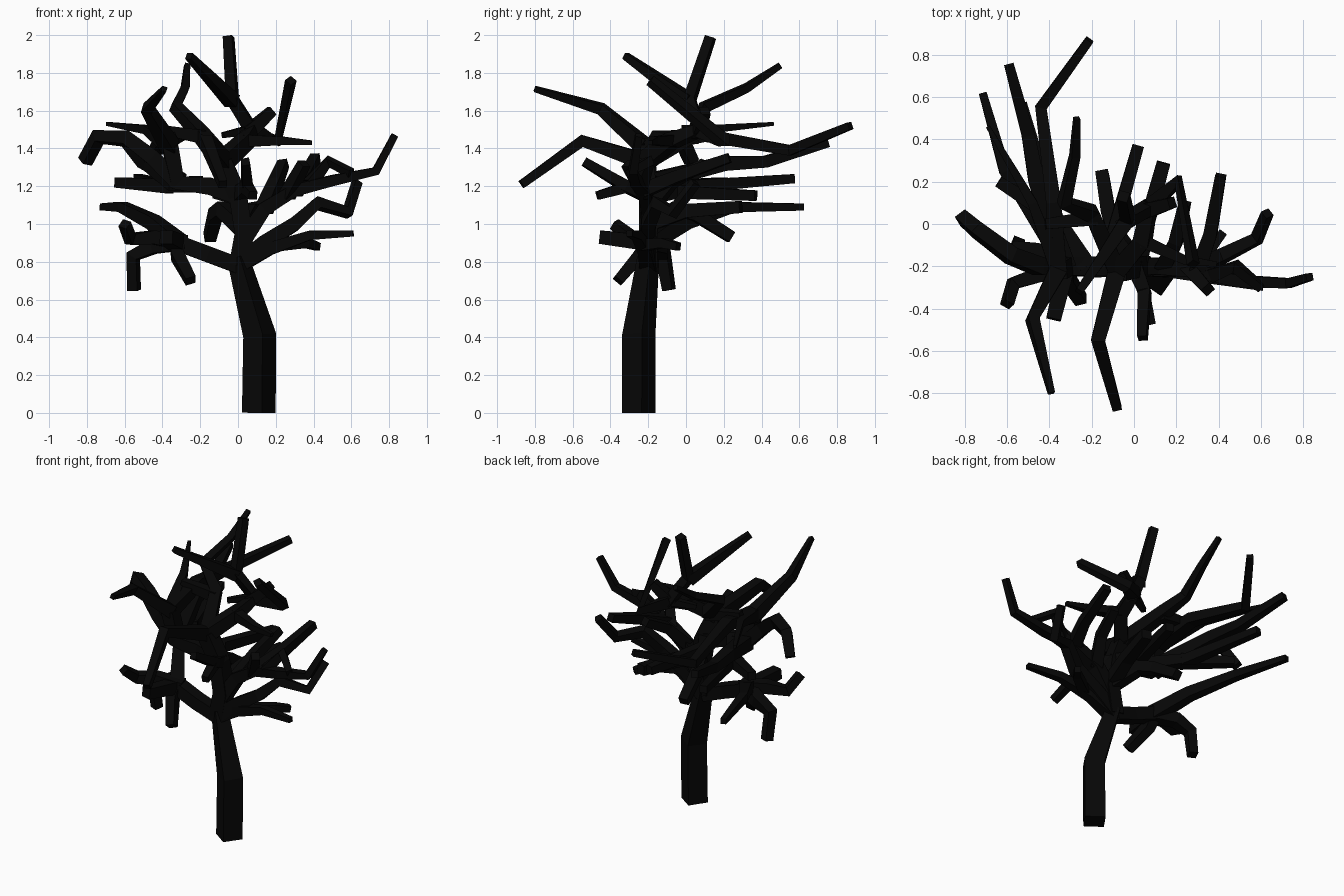
import bpy, bmesh, math
from mathutils import Vector, Quaternion

bark = bpy.data.materials.new("dark_bark")
bark.diffuse_color = (0.002, 0.002, 0.002, 1)


def tube(bm, pts, w0, w1, turn=45, bend_w=None):
    """Four-sided tapering tube along pts; w0, w1 (and bend_w inside) are half widths."""
    P = [Vector(p) for p in pts]
    n = len(P)
    seg = [(P[i + 1] - P[i]).normalized() for i in range(n - 1)]
    up = Vector((0, 0, 1)) if abs(seg[0].z) < 0.9 else Vector((0, 1, 0))
    side = seg[0].cross(up).normalized()
    rings, prev = [], seg[0]
    for i, p in enumerate(P):
        t = (seg[max(i - 1, 0)] + seg[min(i, n - 2)]).normalized()
        side = prev.rotation_difference(t) @ side
        prev = t
        w = w0 + (w1 - w0) * i / (n - 1)
        if bend_w and 0 < i < n - 1:
            w = bend_w
        rings.append([bm.verts.new(p + Quaternion(t, math.radians(turn + 90 * k)) @ side
                                   * w * math.sqrt(2)) for k in range(4)])
    for a, b in zip(rings, rings[1:]):
        for k in range(4):
            bm.faces.new((a[k], a[(k + 1) % 4], b[(k + 1) % 4], b[k]))
    bm.faces.new(rings[0][::-1])
    bm.faces.new(rings[-1])


def limb(name, *branches):
    """Each branch is (points, start half width, end half width[, turn, bend width])."""
    bm = bmesh.new()
    for b in branches:
        tube(bm, *b)
    bmesh.ops.recalc_face_normals(bm, faces=bm.faces[:])
    me = bpy.data.meshes.new(name)
    bm.to_mesh(me)
    bm.free()
    me.materials.append(bark)
    bpy.context.collection.objects.link(bpy.data.objects.new(name, me))


# Joints where several branches meet
fork = (0, -.2, .78)
low_left = (-.32, -.2, .9)
right_knot = (.3, -.22, 1.18)
heart = (0, -.2, 1.15)
crown = (-.08, -.22, 1.33)
top_knot = (.07, .08, 1.5)
top_right = (.21, .2, 1.44)
left_knot = (-.32, -.2, 1.22)
left_top = (-.36, -.22, 1.41)

# Trunk
limb("trunk",
     ([(.11, -.25, 0), (.115, -.25, .41), (0, -.2, .82)], .064, .042, 10, .063))

# Lower left limb and its twigs
limb("lower_left_limb",
     ([fork, (-.16, -.21, .84), low_left], .042, .042),
     ([low_left, (-.45, 0, 1.01), (-.61, .25, 1.09), (-.715, .62, 1.09)], .045, .018),
     ([(-.28, -.2, .9), (-.45, -.24, .93), (-.57, -.28, .92), (-.6, -.38, 1.0)], .042, .025),
     ([low_left, (-.45, -.13, .88), (-.555, -.12, .83), (-.55, -.09, .65)], .042, .028),
     ([low_left, (-.32, -.25, .83), (-.25, -.36, .7)], .04, .028),
     ([low_left, (-.38, -.45, .93)], .042, .035))

# Lower right limbs
limb("lower_right_limb",
     ([fork, (.17, -.22, .87), (.38, -.26, .94), (.61, -.3, .95)], .042, .016),
     ([(.22, -.22, .89), (.36, -.12, .9), (.42, -.04, .88)], .032, .02),
     ([fork, (.14, -.21, .9), (.3, -.2, 1.0), (.42, -.15, 1.11), (.58, -.07, 1.06),
       (.63, .05, 1.22)], .045, .022))

# Upper right limb
limb("upper_right_limb",
     ([fork, (.04, -.2, .93), (.14, -.2, 1.08), right_knot, (.5, -.27, 1.23),
       (.73, -.28, 1.28), (.83, -.25, 1.47)], .048, .018),
     ([right_knot, (.36, -.05, 1.25), (.41, .23, 1.35)], .038, .025),
     ([(.38, -.24, 1.21), (.48, -.2, 1.33), (.6, -.3, 1.27)], .033, .02),
     ([(.26, -.21, 1.15), (.35, -.31, 1.32)], .034, .026),
     ([(.14, -.2, 1.08), (.2, -.08, 1.22), (.24, .1, 1.32)], .038, .026))

# Central stem with its front and back twigs
limb("central_stem",
     ([fork, (.03, -.2, .95), heart, crown], .048, .048),
     ([heart, (.05, -.32, 1.2), (.04, -.54, 1.33)], .038, .022),
     ([(.04, -.3, 1.2), (.08, -.47, 1.15)], .03, .022),
     ([heart, (-.1, -.05, 1.17), (.02, .37, 1.15)], .043, .027),
     ([(.03, -.2, .98), (-.08, -.05, 1.08), (-.12, .05, 1.05), (-.15, .24, .93)], .042, .03),
     ([(.02, -.2, 1.0), (.06, 0, 1.07), (.14, .29, 1.09)], .042, .032))

# Crown
limb("crown",
     ([crown, (.04, -.08, 1.44), top_knot, (-.03, .02, 1.66), (-.05, .13, 1.99)], .045, .025),
     ([(-.03, .02, 1.65), (-.26, -.32, 1.89)], .036, .018),
     ([top_knot, top_right, (.28, -.19, 1.76)], .038, .022),
     ([(.05, .06, 1.48), (.18, .1, 1.6)], .038, .026),
     ([(.04, -.08, 1.44), (.24, -.17, 1.44), (.39, -.19, 1.43)], .032, .012),
     ([top_knot, (-.08, 0, 1.47)], .025, .015),
     ([crown, (-.2, .05, 1.48), (-.33, .1, 1.62), (-.28, .32, 1.72), (-.27, .5, 1.84)], .043, .014),
     ([(-.18, .03, 1.46), (-.42, 0, 1.5)], .036, .025),
     ([crown, (-.17, -.55, 1.44), (-.08, -.87, 1.21)], .043, .022))

# Upper left limb, reaching forward, left and back
limb("upper_left_limb",
     ([heart, (-.15, -.2, 1.2), left_knot, left_top], .048, .042),
     ([left_top, (-.48, -.45, 1.61), (-.39, -.8, 1.715)], .042, .014),
     ([left_knot, (-.45, -.2, 1.35), (-.58, -.15, 1.45), (-.74, -.03, 1.46), (-.81, .03, 1.33)],
      .044, .03),
     ([left_top, (-.38, .1, 1.47), (-.44, .55, 1.39), (-.21, .87, 1.52)], .043, .02),
     ([left_top, (-.48, .1, 1.5), (-.69, .46, 1.53)], .036, .01),
     ([left_knot, (-.46, .2, 1.32), (-.5, .42, 1.33), (-.59, .75, 1.43)], .046, .023),
     ([(-.22, -.2, 1.21), (-.38, .05, 1.2), (-.53, .57, 1.24)], .043, .024),
     ([(-.36, .02, 1.2), (-.64, .2, 1.22)], .038, .027))
